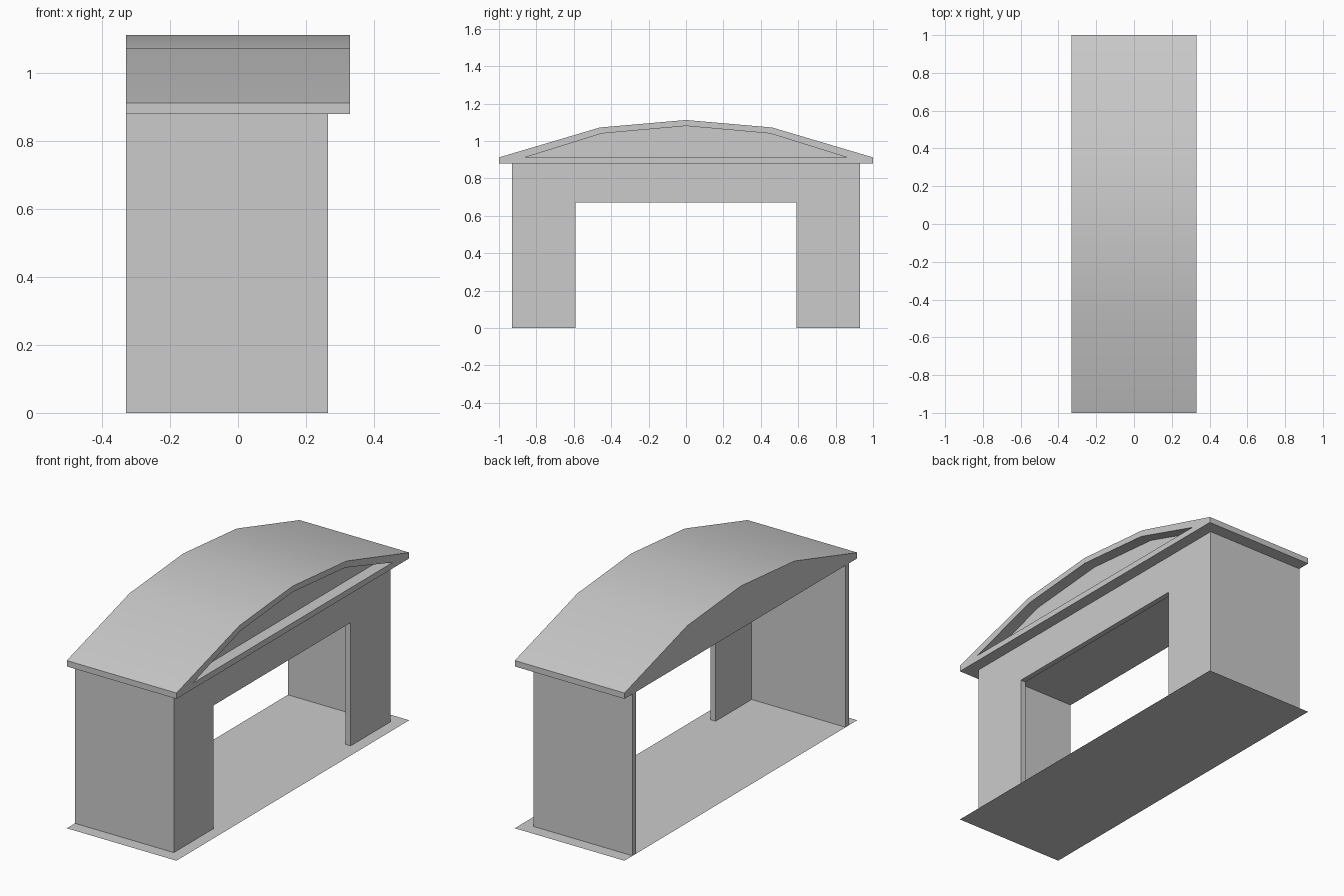
import bpy, bmesh
from math import radians

if "Cube" in bpy.data.objects:
    bpy.data.objects.remove(bpy.data.objects["Cube"], do_unlink=True)

grey = bpy.data.materials.new("light_grey")
grey.use_nodes = True
colour = (0.6, 0.6, 0.6, 1)
grey.diffuse_color = colour
grey.node_tree.nodes["Principled BSDF"].inputs["Base Color"].default_value = colour

HALF_W = 0.33      # half width of the roof and floor
WALL_X = 0.265     # outer face of the arched wall
THICK = 0.03       # wall thickness
EAVE = 0.88        # underside of the roof
END_Y = 0.93       # outer face of the end walls


def extrude_profile(name, points, x0, x1):
    """Solid from a y-z outline, extruded along x."""
    bm = bmesh.new()
    face = bm.faces.new([bm.verts.new((x0, y, z)) for y, z in points])
    new = bmesh.ops.extrude_face_region(bm, geom=[face])["geom"]
    moved = [v for v in new if isinstance(v, bmesh.types.BMVert)]
    bmesh.ops.translate(bm, verts=moved, vec=(x1 - x0, 0, 0))
    bmesh.ops.recalc_face_normals(bm, faces=bm.faces)
    mesh = bpy.data.meshes.new(name)
    bm.to_mesh(mesh)
    bm.free()
    obj = bpy.data.objects.new(name, mesh)
    bpy.context.collection.objects.link(obj)
    mesh.materials.append(grey)
    return obj


def symmetric(half):
    """Complete an outline given from the -y end to the middle."""
    return half + [(-y, z) for y, z in reversed(half) if y != 0]


# Floor sheet
bpy.ops.mesh.primitive_plane_add(size=2)
floor = bpy.context.object
floor.name = "floor"
floor.scale = (HALF_W, 1, 1)
floor.data.materials.append(grey)

# Long wall with the wide doorway
extrude_profile("doorway_wall", symmetric(
    [(-0.59, 0.67), (-0.59, 0), (-END_Y, 0), (-END_Y, EAVE)][::-1][0:4]),
    WALL_X - THICK, WALL_X)

# End walls
for name, side in (("front_end_wall", -1), ("back_end_wall", 1)):
    outer, inner = side * END_Y, side * (END_Y - THICK)
    extrude_profile(name, [(outer, 0), (inner, 0), (inner, EAVE), (outer, EAVE)],
                    -HALF_W, WALL_X - THICK)

# Roof: cambered solid with the gable opening cut through it
roof = extrude_profile("roof", symmetric(
    [(-1, EAVE), (-1, 0.912), (-0.46, 1.072), (0, 1.112)]), -HALF_W, HALF_W)
gable = symmetric([(-0.86, 0.912), (-0.45, 1.04), (0, 1.08)])
cutter = extrude_profile("gable_cutter", gable, -1, 1)
cut = roof.modifiers.new("gable_opening", "BOOLEAN")
cut.object = cutter
cut.solver = "EXACT"
bpy.ops.object.select_all(action="DESELECT")
bpy.context.view_layer.objects.active = roof
roof.select_set(True)
bpy.ops.object.modifier_apply(modifier=cut.name)
bpy.data.objects.remove(cutter, do_unlink=True)
bpy.ops.object.shade_smooth_by_angle(angle=radians(30))

# Gable infill: flush on the open side, recessed above the doorway
extrude_profile("gable_infill", gable, -HALF_W, WALL_X)
